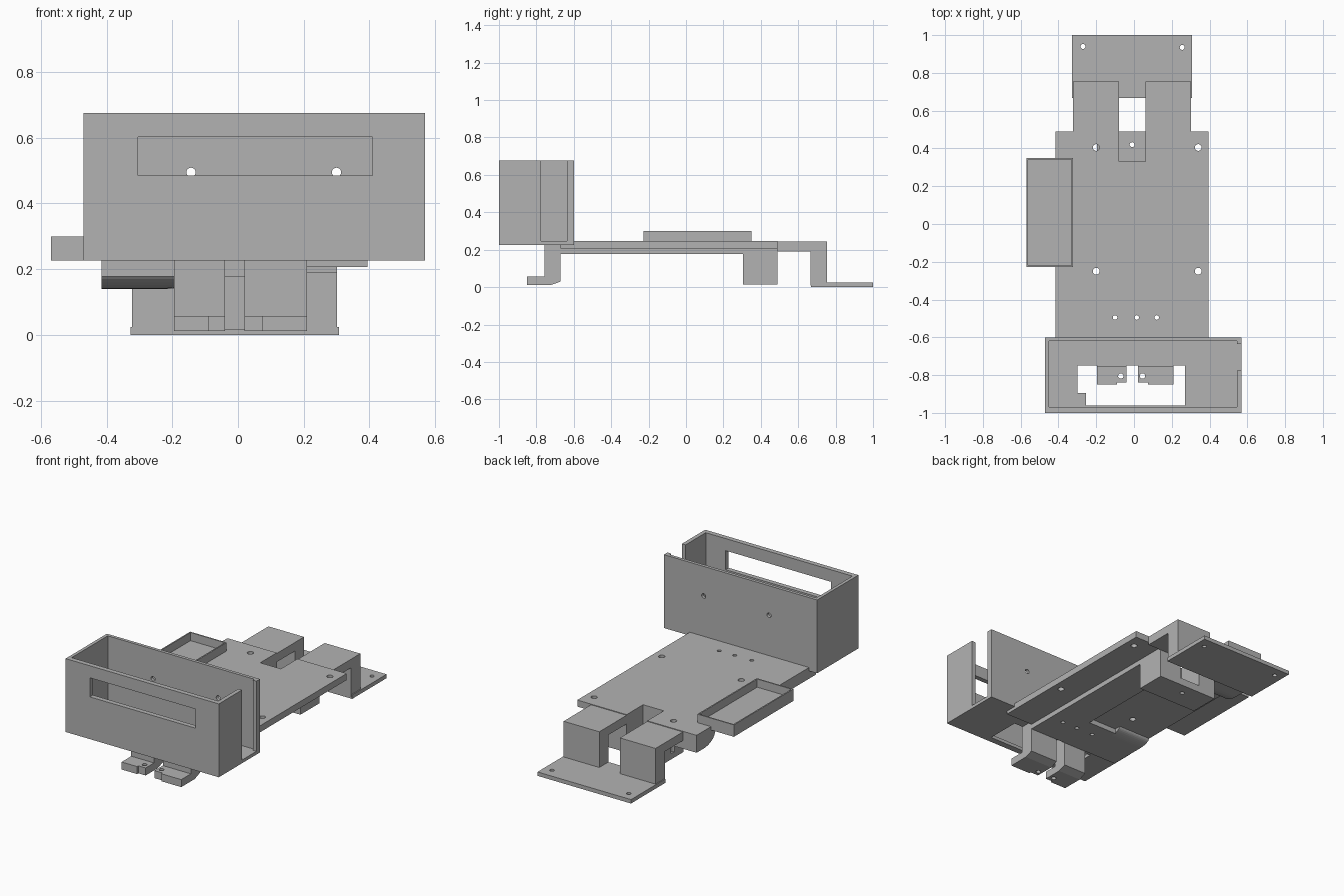
import bpy, bmesh, math
from mathutils import Matrix

if "Cube" in bpy.data.objects:
    bpy.data.objects.remove(bpy.data.objects["Cube"])

grey = bpy.data.materials.new("plain_grey")
grey.diffuse_color = (0.45, 0.45, 0.45, 1)
grey.use_nodes = True
grey.node_tree.nodes["Principled BSDF"].inputs["Base Color"].default_value = grey.diffuse_color


def add_object(name, bm):
    bmesh.ops.recalc_face_normals(bm, faces=bm.faces[:])
    me = bpy.data.meshes.new(name)
    bm.to_mesh(me)
    bm.free()
    me.materials.append(grey)
    ob = bpy.data.objects.new(name, me)
    bpy.context.collection.objects.link(ob)
    return ob


def box(name, x0, x1, y0, y1, z0, z1):
    bm = bmesh.new()
    bmesh.ops.create_cube(bm, size=1)
    for v in bm.verts:
        v.co = ((x0 + x1) / 2 + v.co.x * (x1 - x0),
                (y0 + y1) / 2 + v.co.y * (y1 - y0),
                (z0 + z1) / 2 + v.co.z * (z1 - z0))
    return add_object(name, bm)


def extrude_x(name, x0, x1, profile):
    """Side profile of (y, z) points swept along x."""
    bm = bmesh.new()
    a = [bm.verts.new((x0, y, z)) for y, z in profile]
    b = [bm.verts.new((x1, y, z)) for y, z in profile]
    bm.faces.new(a)
    bm.faces.new(b[::-1])
    for i in range(len(a)):
        j = (i + 1) % len(a)
        bm.faces.new((a[i], a[j], b[j], b[i]))
    return add_object(name, bm)


def drill(x, y, z, r, axis='Z', depth=0.12):
    bm = bmesh.new()
    bmesh.ops.create_cone(bm, cap_ends=True, segments=24, radius1=r, radius2=r, depth=depth)
    rot = Matrix.Rotation(math.pi / 2, 4, 'X') if axis == 'Y' else Matrix()
    bm.transform(Matrix.Translation((x, y, z)) @ rot)
    return add_object("drill_cutter", bm)


def combine(ob, others, operation):
    """Apply booleans, then drop the helper objects."""
    for c in others:
        m = ob.modifiers.new("bool", 'BOOLEAN')
        m.object, m.operation, m.solver = c, operation, 'EXACT'
    bpy.context.view_layer.update()
    dg = bpy.context.evaluated_depsgraph_get()
    me = bpy.data.meshes.new_from_object(ob.evaluated_get(dg))
    ob.modifiers.clear()
    ob.data = me
    for c in others:
        bpy.data.objects.remove(c)
    return ob


def cut(ob, *cutters):
    return combine(ob, cutters, 'DIFFERENCE')


# Display housing: open-topped box with a window and an open slot on the right
X0, X1, Z0, Z1 = -0.47, 0.57, 0.226, 0.676
housing = box("display_housing", X0, X1, -1, -0.6, Z0, Z1)
cut(housing,
    box("cavity", -0.45, 0.545, -0.97, -0.62, 0.246, 0.8),
    box("window", -0.305, 0.41, -1.1, -0.9, 0.485, 0.602),
    box("side_slot", 0.5, 0.7, -0.775, -0.635, 0.246, 0.8),
    box("floor_opening", -0.255, 0.27, -0.96, -0.75, 0.1, 0.3),
    box("floor_opening_side", -0.30, -0.2, -0.895, -0.75, 0.1, 0.3),
    drill(-0.143, -0.61, 0.495, 0.014, 'Y'),
    drill(0.30, -0.61, 0.495, 0.014, 'Y'))

# Base plate with stiffening rib and rear socket block
plate = box("base_plate", -0.415, 0.395, -0.67, 0.49, 0.207, 0.247)
rib = box("rib", -0.195, 0.21, -0.67, 0.49, 0.177, 0.23)
socket = box("socket", -0.195, 0.21, 0.305, 0.49, 0.015, 0.22)


def arc(y0, z0, y1, z1, n=8):
    """Quarter-ellipse fillet from a low edge up to a flat."""
    return [(y1 + (y0 - y1) * (1 - math.sin(t)), z0 + (z1 - z0) * (1 - math.cos(t)))
            for t in (math.pi / 2 * i / n for i in range(n + 1))]


# Curved thickenings under the left edge
back_pad = extrude_x("back_pad", -0.415, -0.19,
                     [(0.49, 0.22), (0.49, 0.14)] + arc(0.42, 0.14, 0.31, 0.207) + [(0.31, 0.22)])
front_pad = extrude_x("front_pad", -0.415, -0.19,
                      [(-0.67, 0.22), (-0.67, 0.178)] + arc(-0.44, 0.178, -0.36, 0.207) + [(-0.36, 0.22)])
combine(plate, [rib, socket, back_pad, front_pad], 'UNION')
cut(plate,
    box("socket_pocket", -0.08, 0.06, 0.33, 0.6, 0.06, 0.4),
    box("under_recess", -0.195, 0.0, -0.40, 0.305, 0.1, 0.207),
    *[drill(x, y, 0.2, 0.018, depth=0.3) for x in (-0.2, 0.34) for y in (-0.25, 0.405)],
    *[drill(x, -0.495, 0.2, 0.012) for x in (-0.1, 0.015, 0.12)],
    drill(-0.01, 0.42, 0.04, 0.013))

# Front legs with feet
for side, x0, x1, xo0, xo1, xh in (("left", -0.195, -0.04, -0.195, -0.09, -0.07),
                                   ("right", 0.02, 0.21, 0.075, 0.21, 0.045)):
    leg = extrude_x("front_leg_" + side, x0, x1,
                    [(-0.67, 0.24), (-0.67, 0.03), (-0.72, 0.012), (-0.838, 0.012),
                     (-0.838, 0.058), (-0.757, 0.058), (-0.757, 0.24)])
    cut(leg, drill(xh, -0.805, 0.04, 0.014))
    box("foot_lip_" + side, xo0, xo1, -0.85, -0.838, 0.012, 0.058)

# Rear arms bending down into legs
for side, x0, x1 in (("left", -0.322, -0.08), ("right", 0.06, 0.302)):
    extrude_x("rear_arm_" + side, x0, x1,
              [(0.49, 0.243), (0.755, 0.243), (0.755, 0.01), (0.665, 0.01),
               (0.665, 0.19), (0.49, 0.19)])

# Rear mounting plate
rear = box("rear_mounting_plate", -0.327, 0.308, 0.667, 1.0, 0.0, 0.024)
cut(rear, drill(-0.27, 0.94, 0.01, 0.013), drill(0.255, 0.935, 0.01, 0.013))

# Shallow side tray with thin walls
tray = box("side_tray", -0.57, -0.322, -0.227, 0.35, 0.226, 0.299)
cut(tray, box("tray_cavity", -0.562, -0.330, -0.219, 0.342, 0.249, 0.4))
